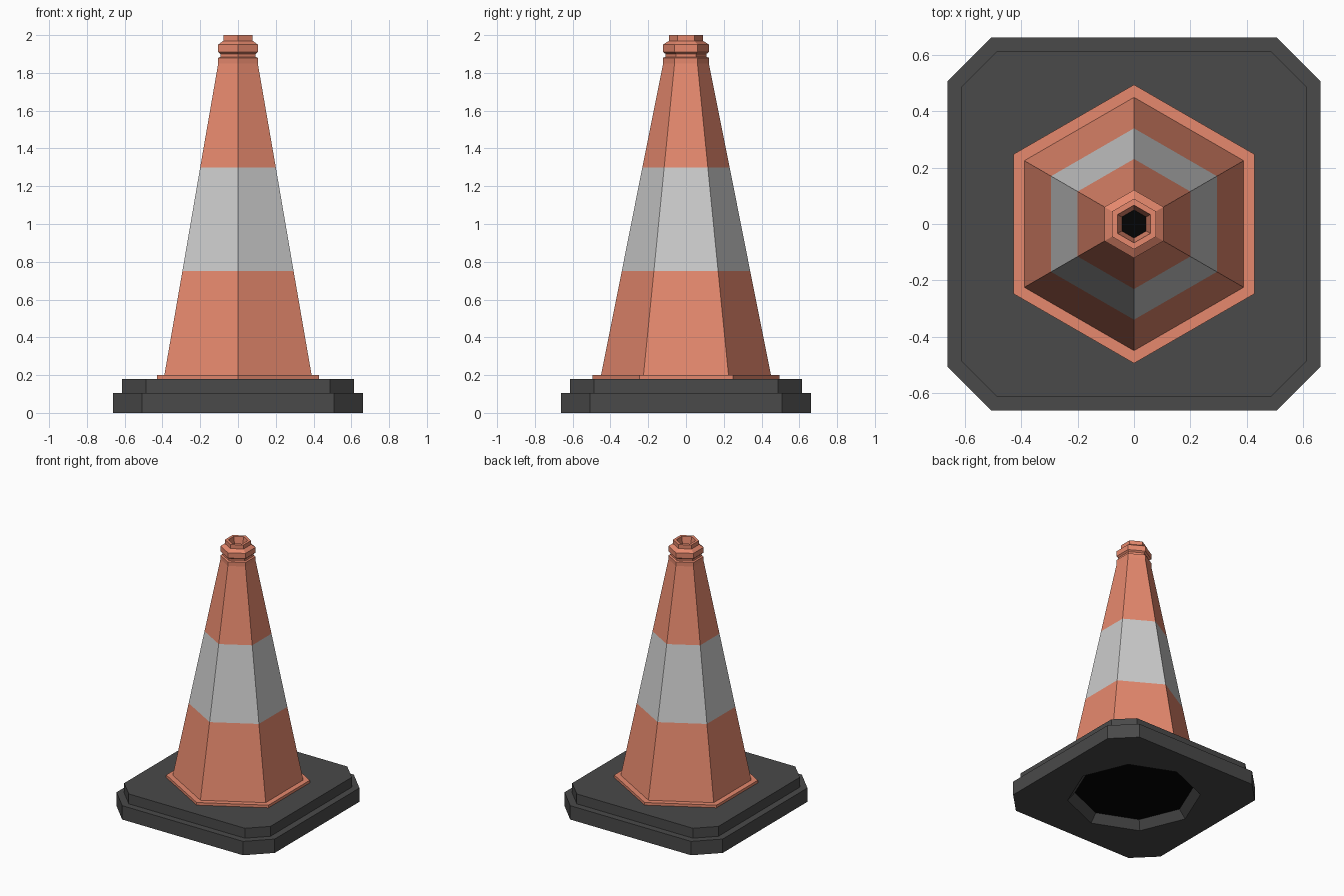
import bpy, bmesh
from math import sin, cos, pi

if "Cube" in bpy.data.objects:
    bpy.data.objects.remove(bpy.data.objects["Cube"])


def material(name, r, g, b):
    m = bpy.data.materials.new(name)
    m.diffuse_color = (r, g, b, 1)
    m.use_nodes = True
    m.node_tree.nodes["Principled BSDF"].inputs["Base Color"].default_value = m.diffuse_color
    return m


ORANGE = material("orange_plastic", 0.79, 0.25, 0.155)
GREY = material("reflective_grey", 0.6, 0.6, 0.6)
RUBBER = material("dark_rubber", 0.067, 0.067, 0.067)
BLACK = material("black_void", 0.001, 0.001, 0.001)


def polygon(n, r, z, start):
    return [(r * cos(start + 2 * pi * i / n), r * sin(start + 2 * pi * i / n), z)
            for i in range(n)]


def chamfered_square(h, c, z):
    pts = [(h, -c), (h, c), (c, h), (-c, h), (-h, c), (-h, -c), (-c, -h), (c, -h)]
    return [(x, y, z) for x, y in pts]


def loft(name, rings, mats, segment_mats, start_mat=0, end_mat=0):
    """Skin a stack of rings with flat quads and cap both ends."""
    bm = bmesh.new()
    loops = [[bm.verts.new(p) for p in ring] for ring in rings]
    n = len(loops[0])
    for k, (a, b) in enumerate(zip(loops, loops[1:])):
        for i in range(n):
            j = (i + 1) % n
            f = bm.faces.new((a[i], a[j], b[j], b[i]))
            f.material_index = segment_mats.get(k, 0)
    bm.faces.new(loops[0][::-1]).material_index = start_mat
    bm.faces.new(loops[-1]).material_index = end_mat
    bmesh.ops.recalc_face_normals(bm, faces=bm.faces[:])
    me = bpy.data.meshes.new(name)
    bm.to_mesh(me)
    bm.free()
    for m in mats:
        me.materials.append(m)
    ob = bpy.data.objects.new(name, me)
    bpy.context.collection.objects.link(ob)
    return ob


# Stepped rubber base with a tapered octagonal recess underneath
loft("rubber_base", [
    polygon(8, 0.41, 0.06, -pi / 4),
    polygon(8, 0.46, 0.0, -pi / 4),
    chamfered_square(0.663, 0.507, 0.0),
    chamfered_square(0.663, 0.507, 0.105),
    chamfered_square(0.613, 0.487, 0.105),
    chamfered_square(0.613, 0.487, 0.18),
], [RUBBER, BLACK], {}, start_mat=1)

# Hexagonal cone: flange, tapered body with grey band, collar and top hole
profile = [
    (0.495, 0.18), (0.495, 0.20), (0.45, 0.20),    # flange
    (0.34, 0.75), (0.231, 1.30), (0.121, 1.85),    # body, band in the middle
    (0.121, 1.88), (0.108, 1.885), (0.108, 1.90),  # lip and groove
    (0.121, 1.91), (0.121, 1.95), (0.09, 1.97),    # collar ring
    (0.09, 2.0), (0.067, 2.0),                     # neck and rim
    (0.05, 1.90),                                  # hole wall
]
loft("cone_body", [polygon(6, r, z, pi / 2) for r, z in profile],
     [ORANGE, GREY, BLACK], {3: 1}, end_mat=2)
